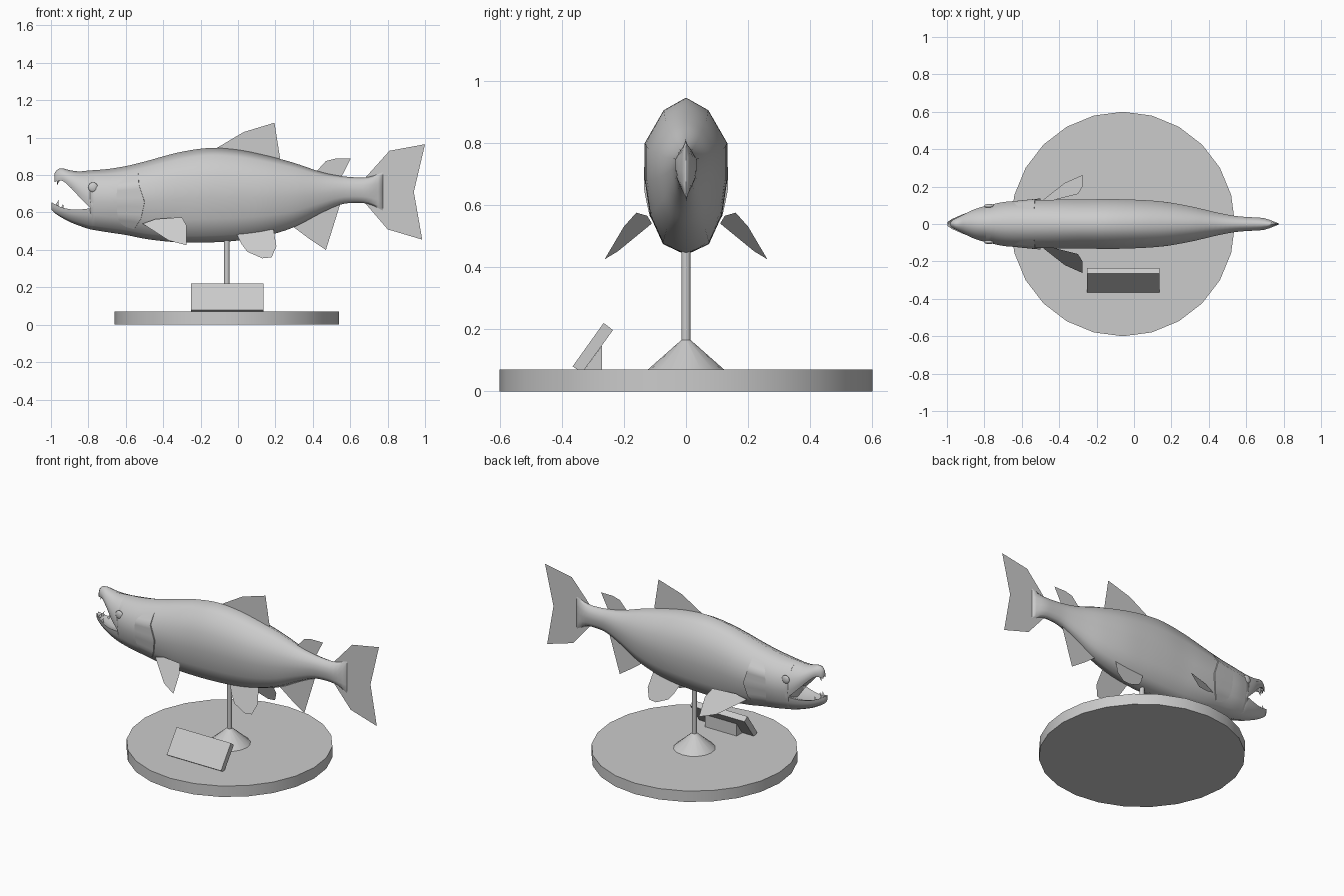
import bpy, bmesh, math
from mathutils import Vector

if "Cube" in bpy.data.objects:
    bpy.data.objects.remove(bpy.data.objects["Cube"])

grey = bpy.data.materials.new("plain grey")
grey.diffuse_color = (0.6, 0.6, 0.6, 1)
grey.use_nodes = True
grey.node_tree.nodes["Principled BSDF"].inputs["Base Color"].default_value = grey.diffuse_color


def make(name, verts, faces, angle=None, recalc=True):
    mesh = bpy.data.meshes.new(name)
    mesh.from_pydata(verts, [], faces)
    if recalc:
        bm = bmesh.new()
        bm.from_mesh(mesh)
        bmesh.ops.recalc_face_normals(bm, faces=bm.faces)
        bm.to_mesh(mesh)
        bm.free()
    mesh.materials.append(grey)
    if angle:
        mesh.shade_smooth()
        mesh.set_sharp_from_angle(angle=math.radians(angle))
    obj = bpy.data.objects.new(name, mesh)
    bpy.context.collection.objects.link(obj)
    return obj


def loft(name, rings, angle=None):
    n = len(rings[0])
    verts = [p for r in rings for p in r]
    faces = [(i * n + j, i * n + (j + 1) % n, (i + 1) * n + (j + 1) % n, (i + 1) * n + j)
             for i in range(len(rings) - 1) for j in range(n)]
    faces += [tuple(range(n)), tuple(range(len(verts) - n, len(verts)))]
    return make(name, verts, faces, angle)


def turned(name, centre, profile, sides):
    # Stack of circles (radius, height) around a vertical axis
    rings = [[(centre + r * math.sin(2 * math.pi * k / sides),
               r * math.cos(2 * math.pi * k / sides), z) for k in range(sides)]
             for r, z in profile]
    return loft(name, rings, 40)


def sample(keys, x):
    # Smooth interpolation of (x, top, bottom, half width) stations
    i = max(k for k in range(len(keys) - 1) if keys[k][0] <= x or k == 0)
    a, b = keys[i], keys[i + 1]
    p, q = keys[max(i - 1, 0)], keys[min(i + 2, len(keys) - 1)]
    h = b[0] - a[0]
    t = (x - a[0]) / h
    out = []
    for c in (1, 2, 3):
        ma = (b[c] - p[c]) / (b[0] - p[0]) * h
        mb = (q[c] - a[c]) / (q[0] - a[0]) * h
        out.append((2*t**3 - 3*t*t + 1) * a[c] + (t**3 - 2*t*t + t) * ma
                   + (3*t*t - 2*t**3) * b[c] + (t**3 - t*t) * mb)
    return out


def tube(name, keys, half, steps, angle):
    # half: section points (width share, height share) from top to bottom
    section = half + [(-u, v) for u, v in reversed(half) if u > 0]
    rings = []
    for s in range(steps + 1):
        x = keys[0][0] + (keys[-1][0] - keys[0][0]) * s / steps
        top, bot, w = sample(keys, x)
        rings.append([(x, u * w, bot + v * (top - bot)) for u, v in section])
    return loft(name, rings, angle)


# Body
BODY = [(-.79, .825, .51, .097), (-.7, .832, .495, .117), (-.6, .848, .48, .124),
        (-.5, .872, .46, .128), (-.4, .9, .447, .13), (-.3, .925, .44, .13),
        (-.15, .945, .44, .133), (0, .935, .45, .13), (.15, .905, .475, .12),
        (.3, .865, .522, .095), (.45, .815, .6, .06), (.55, .795, .643, .042),
        (.63, .788, .652, .036), (.7, .79, .645, .03), (.775, .815, .61, .002)]
SIDE = [(0, 1), (.54, .92), (1, .71), (1, .475), (.87, .25), (.56, .07), (0, 0)]
tube("body", BODY, SIDE, 60, 80)

# Jaws, with a recessed mouth surface
UPPER = [(-.98, .812, .762, .012), (-.965, .83, .77, .024), (-.94, .836, .77, .036),
         (-.9, .826, .738, .056), (-.85, .82, .685, .08), (-.79, .825, .625, .097),
         (-.76, .826, .6, .1)]
LOWER = [(-.998, .655, .615, .01), (-.98, .645, .597, .024), (-.95, .63, .577, .04),
         (-.9, .618, .55, .062), (-.85, .616, .53, .08), (-.79, .622, .51, .097),
         (-.76, .625, .505, .1)]
tube("upper_jaw", UPPER, [(0, 1), (.54, .87), (1, .54), (1, .17), (.93, 0), (.7, .05), (0, .3)], 20, 70)
tube("lower_jaw", LOWER, [(0, .7), (.7, .95), (.93, 1), (.87, .68), (.56, .19), (0, 0)], 20, 70)


# Gill covers, slightly raised plates over the body side
def gill_cover(name, side):
    outline = SIDE[1:6]
    rear = [-.535, -.53, -.5, -.52, -.565]
    rows, cols = 17, 8
    verts = []
    for r in range(rows):
        f = r / (rows - 1) * 4
        i = min(int(f), 3)
        t = f - i
        u, v = (outline[i][c] * (1 - t) + outline[i + 1][c] * t for c in (0, 1))
        edge = rear[i] * (1 - t) + rear[i + 1] * t
        fade = math.sin(math.pi * r / (rows - 1)) ** .5 if 0 < r < rows - 1 else 0
        for c in range(cols):
            k = c / (cols - 1)
            x = -.72 + (edge + .72) * k
            top, bot, w = sample(BODY, x)
            lift = -.004 + .012 * k * fade
            verts.append((x, side * (u * w + lift), bot + v * (top - bot)))
        top, bot, w = sample(BODY, edge)
        verts.append((edge + .002, side * (u * w - .006), bot + v * (top - bot)))
    n = cols + 1
    faces = []
    for r in range(rows - 1):
        for c in range(cols):
            q = (r * n + c, r * n + c + 1, (r + 1) * n + c + 1, (r + 1) * n + c)
            faces.append(q if side > 0 else q[::-1])
    make(name, verts, faces, 50, recalc=False)


# Eyes, teeth
def eye(name, side):
    bpy.ops.mesh.primitive_uv_sphere_add(segments=16, ring_count=8, radius=1,
                                         location=(-.775, side * .096, .735))
    obj = bpy.context.object
    obj.name = name
    obj.scale = (.026, .012, .026)
    obj.data.materials.append(grey)
    obj.data.shade_smooth()


def tooth(name, x, y, z, tip_x, tip_z):
    base = [(x + .009 * math.cos(a), y + .006 * math.sin(a), z)
            for a in (k * math.pi / 3 for k in range(6))]
    make(name, base + [(tip_x, y, tip_z)],
         [(k, (k + 1) % 6, 6) for k in range(6)] + [tuple(range(6))], 80)


# Paired fins (x, distance from middle, z)
PECTORAL = [(-.51, .11, .54), (-.44, .125, .565), (-.3, .16, .575), (-.275, .2, .53),
            (-.275, .262, .425), (-.37, .22, .45)]
PELVIC = [(-.01, .49), (.02, .43), (.05, .39), (.13, .355), (.18, .36), (.205, .42),
          (.19, .51), (.08, .51)]
for label, s in (("left", 1), ("right", -1)):
    gill_cover(label + "_gill_cover", s)
    eye(label + "_eye", s)
    tooth(label + "_upper_tooth", -.96, s * .012, .775, -.968, .745)
    tooth(label + "_lower_tooth", -.97, s * .014, .636, -.958, .668)
    tooth(label + "_lower_side_tooth", -.94, s * .03, .62, -.935, .645)
    make(label + "_pectoral_fin", [(x, s * y, z) for x, y, z in PECTORAL], [range(6)])
    make(label + "_pelvic_fin", [(x, s * (.065 + .38 * (.5 - z)), z) for x, z in PELVIC],
         [range(8)])

# Middle fins (x, z)
FINS = {
    "dorsal_fin": [(-.13, .935), (.03, 1.03), (.195, 1.08), (.225, .89), (.05, .88)],
    "adipose_fin": [(.42, .82), (.47, .875), (.52, .888), (.603, .888), (.55, .785), (.45, .78)],
    "anal_fin": [(.28, .535), (.38, .46), (.47, .4), (.548, .65), (.45, .64)],
    "tail_fin": [(.68, .785), (.81, .93), (1, .965), (.94, .71), (.985, .455), (.8, .51), (.68, .65)],
}
for name, pts in FINS.items():
    make(name, [(x, 0, z) for x, z in pts], [range(len(pts))])

# Stand
turned("base_disc", -.06, [(.6, 0), (.6, .07)], 24)
turned("stand_cone", -.06, [(.125, .068), (.015, .165)], 16)
turned("stand_rod", -.06, [(.015, .16), (.015, .47)], 12)


# Sloping plaque and its wedge support
def prism(name, x0, x1, pts):
    loft(name, [[(x, y, z) for y, z in pts] for x in (x0, x1)])


prism("plaque", -.25, .135, [(-.365, .08), (-.265, .22), (-.235, .197), (-.328, .069), (-.348, .069)])
prism("plaque_support", -.17, .055, [(-.328, .069), (-.27, .069), (-.27, .148)])
